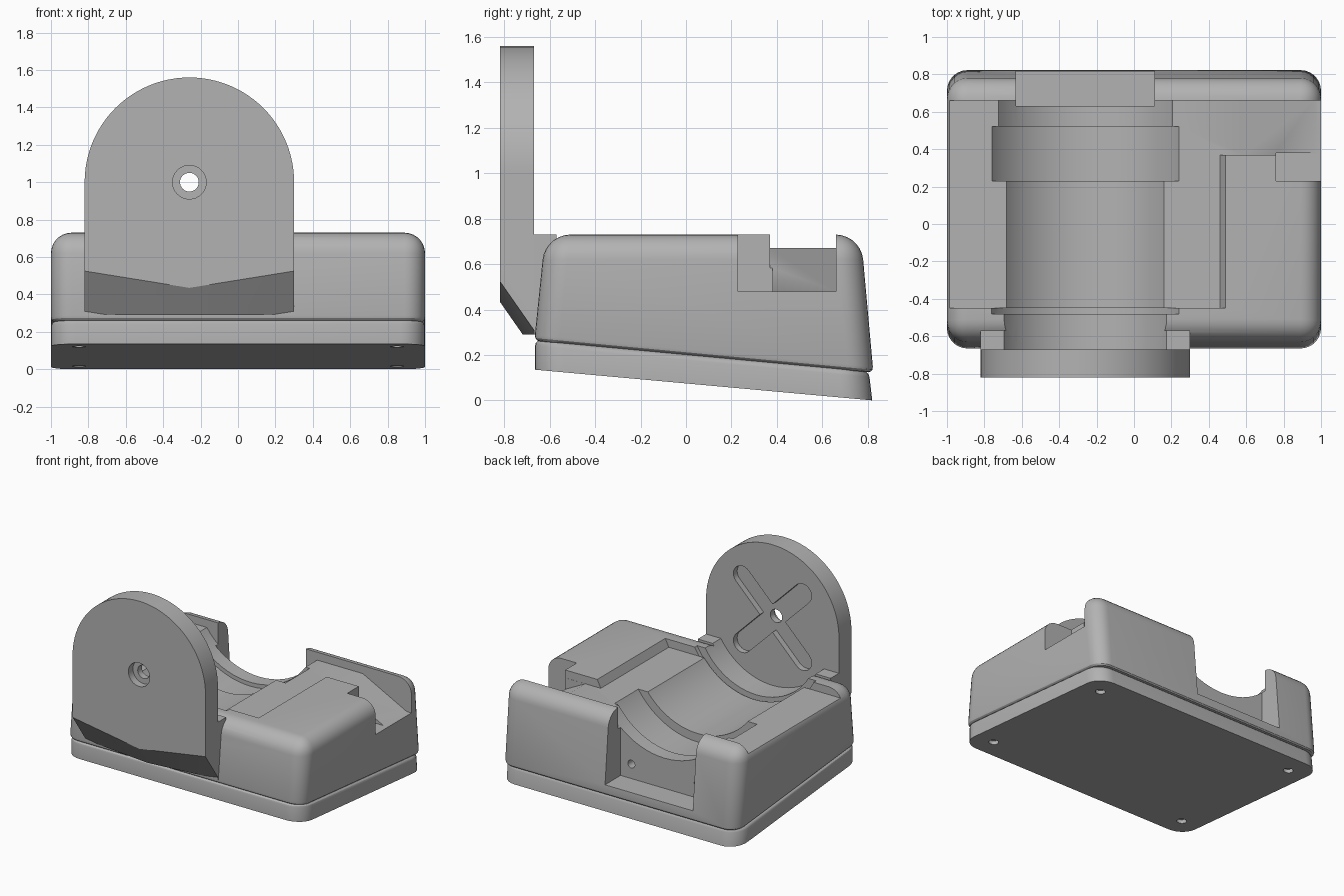
import bpy, bmesh, math
from mathutils import Vector, Matrix

if "Cube" in bpy.data.objects:
    bpy.data.objects.remove(bpy.data.objects["Cube"], do_unlink=True)

grey = bpy.data.materials.new("plain grey")
grey.use_nodes = True
grey.diffuse_color = (0.45, 0.45, 0.45, 1)
grey.node_tree.nodes["Principled BSDF"].inputs["Base Color"].default_value = (0.45, 0.45, 0.45, 1)

AXIS_X, AXIS_Z = -0.26, 1.0     # shared axis of the cradle and the upright plate
PLATE_R = 0.56


def finish(bm, name):
    bmesh.ops.recalc_face_normals(bm, faces=bm.faces[:])
    mesh = bpy.data.meshes.new(name)
    bm.to_mesh(mesh)
    bm.free()
    obj = bpy.data.objects.new(name, mesh)
    bpy.context.collection.objects.link(obj)
    mesh.materials.append(grey)
    return obj


def box_mesh(x, y, z):
    bm = bmesh.new()
    bmesh.ops.create_cube(bm, size=1)
    for v in bm.verts:
        v.co = [r[0] if c < 0 else r[1] for c, r in zip(v.co, (x, y, z))]
    return bm


def box(name, x, y, z):
    return finish(box_mesh(x, y, z), name)


def prism(name, outline, y0, y1):
    """Extrude an x-z outline along y."""
    bm = bmesh.new()
    face = bm.faces.new([bm.verts.new((x, y0, z)) for x, z in outline])
    new = bmesh.ops.extrude_face_region(bm, geom=[face])["geom"]
    bmesh.ops.translate(bm, vec=(0, y1 - y0, 0), verts=[g for g in new if isinstance(g, bmesh.types.BMVert)])
    return finish(bm, name)


def arc(cx, cz, r, a0, a1, n):
    steps = [math.radians(a0 + (a1 - a0) * i / n) for i in range(n + 1)]
    return [(cx + r * math.cos(a), cz + r * math.sin(a)) for a in steps]


def rod(name, r, y0, y1, x=AXIS_X, z=AXIS_Z, n=72):
    return prism(name, arc(x, z, r, 0, 360, n)[:-1], y0, y1)


def cut(obj, cutter):
    mod = obj.modifiers.new("cut", 'BOOLEAN')
    mod.operation, mod.solver, mod.object = 'DIFFERENCE', 'EXACT', cutter
    bpy.context.view_layer.objects.active = obj
    bpy.ops.object.modifier_apply(modifier=mod.name)
    bpy.data.objects.remove(cutter, do_unlink=True)


def smooth(obj):
    bpy.ops.object.select_all(action='DESELECT')
    obj.select_set(True)
    bpy.context.view_layer.objects.active = obj
    bpy.ops.object.shade_smooth_by_angle(angle=math.radians(30))


def bevel(bm, edges, width, segments):
    bmesh.ops.bevel(bm, geom=edges, offset=width, segments=segments,
                    profile=0.5, affect='EDGES', clamp_overlap=True)


def wedge_block(name, bottom, top, round_top, corner, lip):
    """Block with tilted ends given as (front y, front z, back y, back z)."""
    bm = box_mesh((-1, 1), (-1, 1), (0, 1))
    for v in bm.verts:
        fy, fz, by, bz = top if v.co.z > 0.5 else bottom
        v.co.y, v.co.z = (fy, fz) if v.co.y < 0 else (by, bz)
    bm.normal_update()

    def rim(sign):
        return {e for f in bm.faces if f.normal.z * sign > 0.8 for e in f.edges}
    sides = set(bm.edges) - rim(1) - rim(-1)
    bevel(bm, list(sides | rim(1)) if round_top else list(sides), corner, 7)
    bm.normal_update()
    lip_rim = [e for e in bm.edges if any(
        (f.normal.z < -0.9) if round_top else (f.normal.z > 0.9) for f in e.link_faces)]
    bevel(bm, lip_rim, lip, 3)
    return finish(bm, name)


# Tilted base with four screw holes underneath
base = wedge_block("base_plate", (-0.665, 0.135, 0.82, 0.0), (-0.665, 0.265, 0.805, 0.128), False, 0.13, 0.025)
for sx in (-0.85, 0.85):
    for y, z in ((-0.5, 0.12), (0.65, 0.015)):
        bm = bmesh.new()
        bmesh.ops.create_cone(bm, cap_ends=True, segments=20, radius1=0.035, radius2=0.035,
                              depth=0.08, matrix=Matrix.Translation((sx, y, z - 0.01)))
        cut(base, finish(bm, "screw_cutter"))
smooth(base)

# Main housing and the ledge joining it to the upright plate
body = wedge_block("housing", (-0.668, 0.262, 0.825, 0.122), (-0.62, 0.73, 0.77, 0.73), True, 0.11, 0.025)
mount = box("plate_mount", (-0.82, 0.30), (-0.67, -0.57), (0.29, 0.73))

# Shallow pockets on the top deck
DECK = 0.67
cut(body, box("strip_cutter", (-1.2, 1.2), (0.369, 0.66), (DECK, 1)))
cut(body, box("left_cutter", (-1.2, AXIS_X), (-0.45, 0.40), (DECK, 1)))
cut(body, prism("right_cutter", [(AXIS_X, DECK), (0.46, DECK), (0.49, 0.731), (0.49, 1), (AXIS_X, 1)], -0.45, 0.40))

# Ramp and side notch
cut(body, prism("ramp_cutter", [(0.59, DECK), (0.96, 0.48), (1.2, 0.48), (1.2, 1), (0.59, 1)], 0.37, 0.66))
cut(body, box("notch_cutter", (0.76, 1.2), (0.23, 0.38), (0.48, 1)))

# Stepped round cradle along the axis
for r, y0, y1 in ((0.512, -0.669, -0.47), (0.57, -0.48, -0.45), (0.535, -0.46, 0.24),
                  (0.60, 0.23, 0.52), (0.57, 0.51, 0.66)):
    cut(body, rod("cradle_cutter", r, y0, y1))
cut(mount, rod("mount_cutter", 0.512, -0.69, -0.5))

# Rear opening with two holes in its inner wall
cut(body, box("opening_cutter", (-0.63, 0.11), (0.63, 1.0), (0.2, 1)))
for dx in (-0.28, 0.28):
    cut(body, rod("wire_cutter", 0.03, 0.5, 0.7, AXIS_X + dx, 0.31, 20))
smooth(body)
smooth(mount)

# Upright round-topped plate
outline = arc(AXIS_X, AXIS_Z, PLATE_R, 0, 180, 48)
outline += [(AXIS_X - PLATE_R, 0.29), (AXIS_X + PLATE_R, 0.29)]
plate = prism("upright_plate", outline, -0.82, -0.67)

# Sloped V underside of the plate
bm = bmesh.new()
bm.from_mesh(plate.data)
for s in (-1, 1):
    p = Vector((AXIS_X, -0.82, 0.435))
    along = Vector((s * PLATE_R, 0, 0.09))
    inward = Vector((0, 0.15, -0.215))
    normal = along.cross(inward)
    if normal.z < 0:
        normal.negate()
    res = bmesh.ops.bisect_plane(bm, geom=bm.verts[:] + bm.edges[:] + bm.faces[:], dist=1e-5,
                                 plane_co=p, plane_no=normal, clear_inner=True)
    bmesh.ops.holes_fill(bm, edges=[e for e in bm.edges if e.is_boundary], sides=0)
bmesh.ops.recalc_face_normals(bm, faces=bm.faces[:])
bm.to_mesh(plate.data)
bm.free()

# Crossed recess on the inner face, rounded at the arm ends
for angle in (45, -45):
    slot = arc(0.36, 0, 0.075, -90, 90, 12) + arc(-0.36, 0, 0.075, 90, 270, 12)
    c, s = math.cos(math.radians(angle)), math.sin(math.radians(angle))
    slot = [(AXIS_X + x * c - z * s, AXIS_Z + x * s + z * c) for x, z in slot]
    cut(plate, prism("slot_cutter", slot, -0.715, -0.6))

# Centre hole with a wider bore on the outside
cut(plate, rod("hole_cutter", 0.05, -0.9, -0.6, n=32))
cut(plate, rod("bore_cutter", 0.09, -0.9, -0.765, n=32))
smooth(plate)
